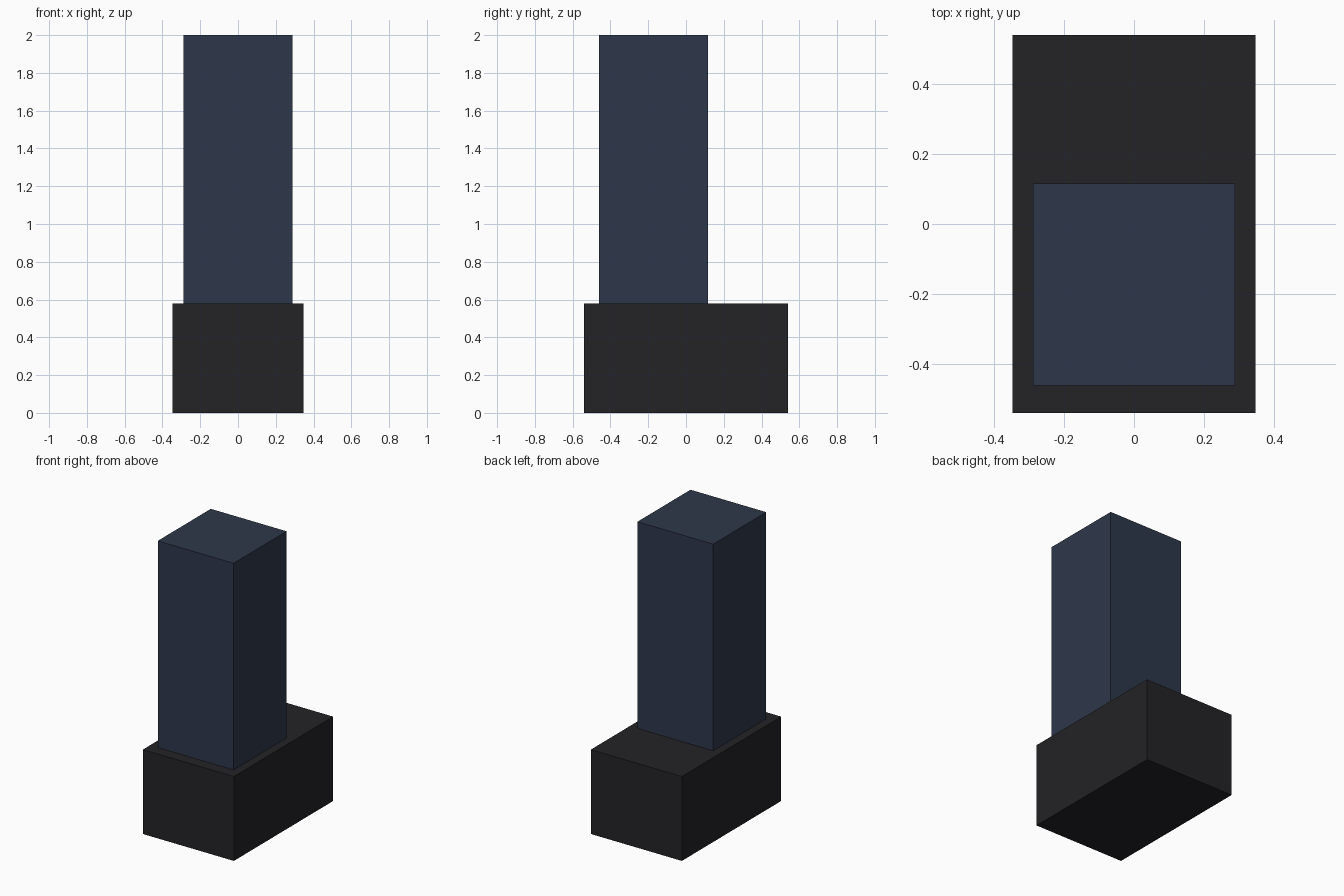
import bpy

if "Cube" in bpy.data.objects:
    bpy.data.objects.remove(bpy.data.objects["Cube"])


def material(name, color):
    mat = bpy.data.materials.new(name)
    mat.diffuse_color = (*color, 1)
    mat.use_nodes = True
    mat.node_tree.nodes["Principled BSDF"].inputs["Base Color"].default_value = mat.diffuse_color
    return mat


def box(name, lo, hi, mat):
    """Axis-aligned box between two corners."""
    center = [(a + b) / 2 for a, b in zip(lo, hi)]
    bpy.ops.mesh.primitive_cube_add(size=1, location=center)
    obj = bpy.context.object
    obj.name = name
    obj.scale = [b - a for a, b in zip(lo, hi)]
    bpy.ops.object.transform_apply(location=False, rotation=False, scale=True)
    obj.data.materials.append(mat)
    return obj


charcoal = material("charcoal", (0.017, 0.017, 0.020))
navy = material("navy", (0.027, 0.039, 0.070))

# Wide low base block
box("base", (-0.346, -0.539, 0), (0.346, 0.539, 0.58), charcoal)
# Tall square tower set toward the front of the base
box("tower", (-0.288, -0.46, 0.58), (0.288, 0.116, 2.0), navy)
